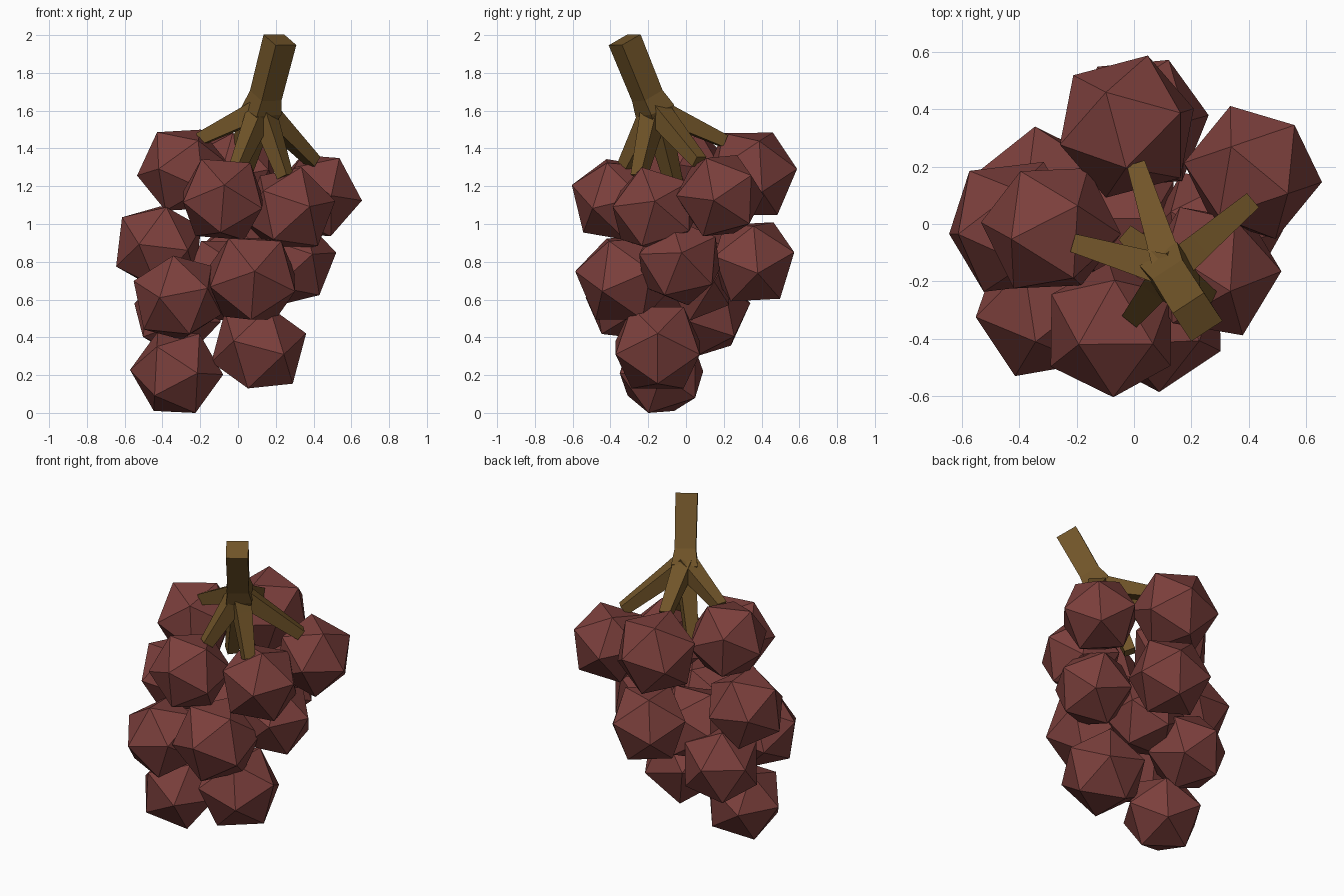
import bpy, bmesh
from mathutils import Vector, Matrix

if "Cube" in bpy.data.objects:
    bpy.data.objects.remove(bpy.data.objects["Cube"])


def material(name, rgb):
    m = bpy.data.materials.new(name)
    m.diffuse_color = (*rgb, 1)
    m.use_nodes = True
    m.node_tree.nodes["Principled BSDF"].inputs["Base Color"].default_value = m.diffuse_color
    return m


BERRY = material("berry_red", (0.20, 0.05, 0.045))
STEM = material("stem_brown", (0.165, 0.09, 0.022))


def finish(bm, name, mat):
    bmesh.ops.recalc_face_normals(bm, faces=bm.faces[:])
    me = bpy.data.meshes.new(name)
    bm.to_mesh(me)
    bm.free()
    me.materials.append(mat)
    ob = bpy.data.objects.new(name, me)
    bpy.context.collection.objects.link(ob)
    return ob


def frame(a, b):
    # rotation whose first axis is a, second axis leans toward b
    a = Vector(a).normalized()
    b = Vector(b)
    b = (b - a * b.dot(a)).normalized()
    return Matrix((a, b, a.cross(b))).transposed()


def berry(name, centre, radius, v1, v2):
    # icosahedron with one corner along v1 and a neighbouring corner toward v2
    bm = bmesh.new()
    bmesh.ops.create_icosphere(bm, subdivisions=1, radius=radius)
    bm.verts.ensure_lookup_table()
    first = bm.verts[0]
    near = first.link_edges[0].other_vert(first)
    rot = frame(v1, v2) @ frame(first.co, near.co).transposed()
    bm.transform(Matrix.Translation(centre) @ rot.to_4x4())
    finish(bm, name, BERRY)


def square_tube(name, points, widths, side=(0.83, 0.55, 0)):
    # four-sided tapered tube along points
    bm = bmesh.new()
    pts = [Vector(p) for p in points]
    rings = []
    for i, p in enumerate(pts):
        d = (pts[min(i + 1, len(pts) - 1)] - pts[max(i - 1, 0)]).normalized()
        u = Vector(side)
        u = (u - d * u.dot(d)).normalized()
        v = d.cross(u)
        h = widths[i] / 2
        rings.append([bm.verts.new(p + u * h * a + v * h * b)
                      for a, b in ((1, 1), (-1, 1), (-1, -1), (1, -1))])
    for r, s in zip(rings, rings[1:]):
        for k in range(4):
            bm.faces.new((r[k], r[(k + 1) % 4], s[(k + 1) % 4], s[k]))
    bm.faces.new(rings[0])
    bm.faces.new(rings[-1])
    finish(bm, name, STEM)


# Berries: centre, radius, two corner directions
berries = [
    # top tier
    ((-0.29, -0.015, 1.285), 0.247, (-.55, -.15, .8), (-.95, .1, -.2)),
    ((-0.08, -0.37, 1.13), 0.247, (-.45, -.2, .85), (.55, -.2, .8)),
    ((0.27, -0.165, 1.07), 0.25, (.96, 0, .2), (.49, -.85, .1)),
    ((0.415, 0.18, 1.15), 0.245, (-.33, .97, 0), (.64, .61, .45)),
    ((-0.025, 0.34, 1.265), 0.26, (-.28, .46, .84), (.33, .94, 0)),
    # middle tier
    ((-0.42, -0.01, 0.88), 0.25, (-.76, -.1, .61), (-.9, -.1, -.4)),
    ((-0.32, -0.30, 0.61), 0.25, (-.38, -.92, 0), (-.9, -.05, .35)),
    ((0.075, -0.325, 0.71), 0.265, (.05, -1, .15), (.72, 0, .9)),
    ((0.28, -0.035, 0.80), 0.245, (1, .05, .2), (0, .8, -.7)),
    ((0.02, 0.35, 0.80), 0.25, (.4, .88, .2), (.1, .4, -.9)),
    # hidden core
    ((-0.07, 0.02, 0.70), 0.245, (-.5, 0, .85), (.5, 0, .85)),
    # bottom tier
    ((-0.32, 0.10, 0.53), 0.247, (-.1, .95, .2), (-.88, .37, .2)),
    ((0.11, -0.15, 0.345), 0.262, (.96, 0, .29), (.65, 0, -.76)),
    ((-0.325, -0.13, 0.215), 0.247, (-1, 0, .05), (-.45, .28, -.85)),
]
for i, b in enumerate(berries):
    berry(f"berry_{i + 1}", *b)

# Main stalk
square_tube("stalk", [(0.222, -0.325, 1.975), (0.147, -0.205, 1.68),
                      (0.125, -0.165, 1.60), (0.125, -0.15, 1.52)],
            [0.13, 0.125, 0.155, 0.09])

# Branches from the stalk to the berries
tips = [(-0.20, -0.07, 1.45), (0.40, 0.07, 1.33), (0.01, 0.20, 1.44),
        (0.00, -0.32, 1.31), (0.25, -0.25, 1.25), (-0.01, -0.05, 1.16)]
hub = Vector((0.125, -0.165, 1.61))
for i, t in enumerate(tips):
    t = Vector(t)
    flat = Vector((t.y - hub.y, hub.x - t.x, 0))
    square_tube(f"branch_{i + 1}", [hub, hub.lerp(t, 0.3), t],
                [0.11, 0.095, 0.065], flat)
